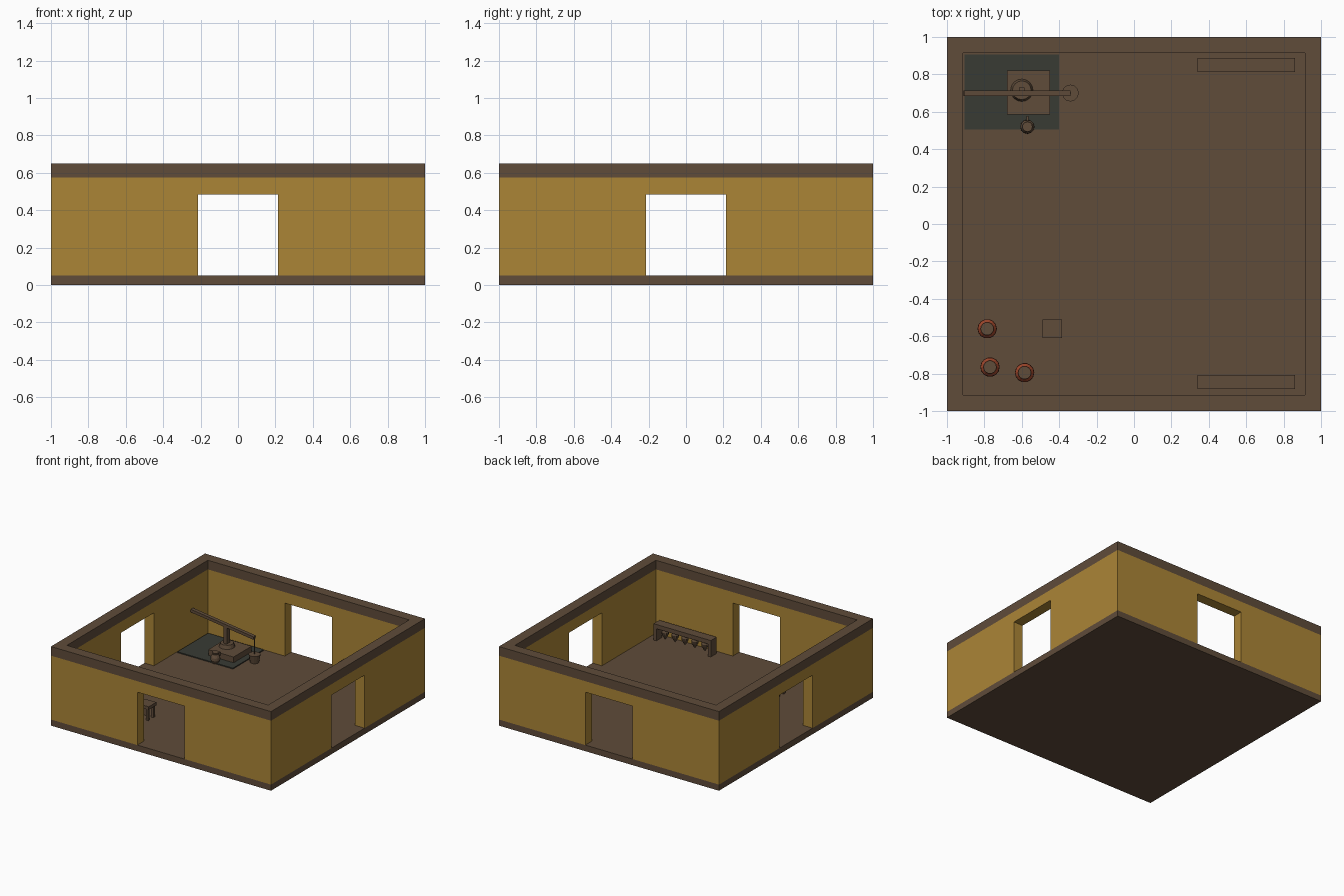
import bpy, bmesh, math
from mathutils import Vector

if "Cube" in bpy.data.objects:
    bpy.data.objects.remove(bpy.data.objects["Cube"])


def mat(name, rgb):
    m = bpy.data.materials.new(name)
    m.diffuse_color = (*rgb, 1)
    m.use_nodes = True
    m.node_tree.nodes["Principled BSDF"].inputs["Base Color"].default_value = m.diffuse_color
    return m


BROWN = mat("dark_brown", (0.115, 0.072, 0.042))
OCHRE = mat("ochre_plaster", (0.41, 0.235, 0.037))
SLATE = mat("dark_slate", (0.040, 0.043, 0.034))
CLAY = mat("red_clay", (0.36, 0.065, 0.025))


def finish(name, bm, *mats):
    me = bpy.data.meshes.new(name)
    bmesh.ops.recalc_face_normals(bm, faces=bm.faces)
    bm.to_mesh(me)
    bm.free()
    for m in mats:
        me.materials.append(m)
    ob = bpy.data.objects.new(name, me)
    bpy.context.collection.objects.link(ob)
    return ob


def box(name, lo, hi, m):
    bm = bmesh.new()
    bmesh.ops.create_cube(bm, size=1)
    for v in bm.verts:
        v.co = [lo[i] + (v.co[i] + 0.5) * (hi[i] - lo[i]) for i in range(3)]
    return finish(name, bm, m)


def lathe(name, loc, profile, m, n=12, top=None):
    """Closed turned shape; profile is (radius, z) from bottom to top."""
    bm = bmesh.new()
    rings = [[bm.verts.new((loc[0] + r * math.cos(2 * math.pi * k / n),
                            loc[1] + r * math.sin(2 * math.pi * k / n),
                            loc[2] + z)) for k in range(n)] for r, z in profile]
    for a, b in zip(rings, rings[1:]):
        for k in range(n):
            bm.faces.new((a[k], a[(k + 1) % n], b[(k + 1) % n], b[k]))
    bm.faces.new(rings[0])
    cap = bm.faces.new(rings[-1])
    if top:
        cap.material_index = 1
    return finish(name, bm, m, *([top] if top else []))


def bar(name, a, b, w, h, m):
    """Square-section bar between two points."""
    a, b = Vector(a), Vector(b)
    d = b - a
    ob = box(name, (-d.length / 2, -w / 2, -h / 2), (d.length / 2, w / 2, h / 2), m)
    ob.location = (a + b) / 2
    ob.rotation_euler = d.to_track_quat('X', 'Z').to_euler()
    return ob


def cut(ob, lo, hi):
    c = box("cutter", lo, hi, ob.data.materials[0])
    c.hide_render = True
    mod = ob.modifiers.new("cut", 'BOOLEAN')
    mod.operation, mod.solver, mod.object = 'DIFFERENCE', 'EXACT', c
    bpy.context.view_layer.objects.active = ob
    bpy.ops.object.modifier_apply(modifier=mod.name)
    bpy.data.objects.remove(c, do_unlink=True)


# Shell: floor slab, walls with four doorways, wall cap
FL, IN, D = 0.05, 0.915, 0.215
box("floor", (-1, -1, 0), (1, 1, FL), BROWN)
walls = box("walls", (-1, -1, FL), (1, 1, 0.575), OCHRE)
cut(walls, (-IN, -IN, -1), (IN, IN, 2))
cut(walls, (-D, -2, -1), (D, 2, 0.485))
cut(walls, (-2, -D, -1), (2, D, 0.485))
cap = box("wall_cap", (-1, -1, 0.575), (1, 1, 0.65), BROWN)
cut(cap, (-IN, -IN, 0), (IN, IN, 2))

# Well: paved patch, block, drum, post, sloping beam
box("paving", (-0.905, 0.505, FL), (-0.40, 0.905, FL + 0.008), SLATE)
box("well_block", (-0.68, 0.585, FL), (-0.45, 0.82, 0.105), BROWN)
lathe("well_drum", (-0.6, 0.715, 0.105), [(0.06, 0), (0.05, 0.03)], BROWN, 16)
box("well_post", (-0.615, 0.69, 0.13), (-0.585, 0.73, 0.28), BROWN)
bar("well_beam", (-0.91, 0.7, 0.325), (-0.34, 0.7, 0.25), 0.03, 0.024, BROWN)

# Hanging bucket with rope
lathe("bucket", (-0.34, 0.7, FL), [(0.034, 0), (0.045, 0.065)], BROWN)
bar("bucket_rope", (-0.34, 0.7, 0.11), (-0.34, 0.7, 0.25), 0.006, 0.006, BROWN)

# Jug beside the well
lathe("jug", (-0.57, 0.52, FL),
      [(0.022, 0), (0.038, 0.03), (0.036, 0.05), (0.022, 0.075), (0.027, 0.09)], BROWN)
box("jug_handle", (-0.576, 0.55, 0.09), (-0.564, 0.578, 0.12), BROWN)

# Clay pots
for i, (x, y) in enumerate([(-0.785, -0.56), (-0.77, -0.765), (-0.585, -0.795)]):
    lathe(f"clay_pot_{i + 1}", (x, y, FL),
          [(0.03, 0), (0.052, 0.05), (0.05, 0.08), (0.03, 0.11), (0.035, 0.13)],
          CLAY, 14, BROWN)

# Stool
sx, sy = -0.437, -0.56
box("stool_seat", (sx - 0.052, sy - 0.05, 0.145), (sx + 0.052, sy + 0.05, 0.17), BROWN)
for i in (-1, 1):
    for j in (-1, 1):
        x, y = sx + i * 0.033, sy + j * 0.033
        box("stool_leg", (x - 0.01, y - 0.01, FL), (x + 0.01, y + 0.01, 0.145), BROWN)

# Two jar racks along the front and back walls
for side, y in (("front", -0.845), ("back", 0.85)):
    box(f"{side}_rack_top", (0.34, y - 0.038, 0.15), (0.86, y + 0.038, 0.185), BROWN)
    for x in (0.34, 0.835):
        box(f"{side}_rack_end", (x, y - 0.038, FL), (x + 0.025, y + 0.038, 0.15), BROWN)
    for k in range(5):
        lathe(f"{side}_rack_jar", (0.42 + 0.09 * k, y, 0.07),
              [(0.007, 0), (0.026, 0.035), (0.028, 0.055), (0.018, 0.08)], BROWN, 10)
